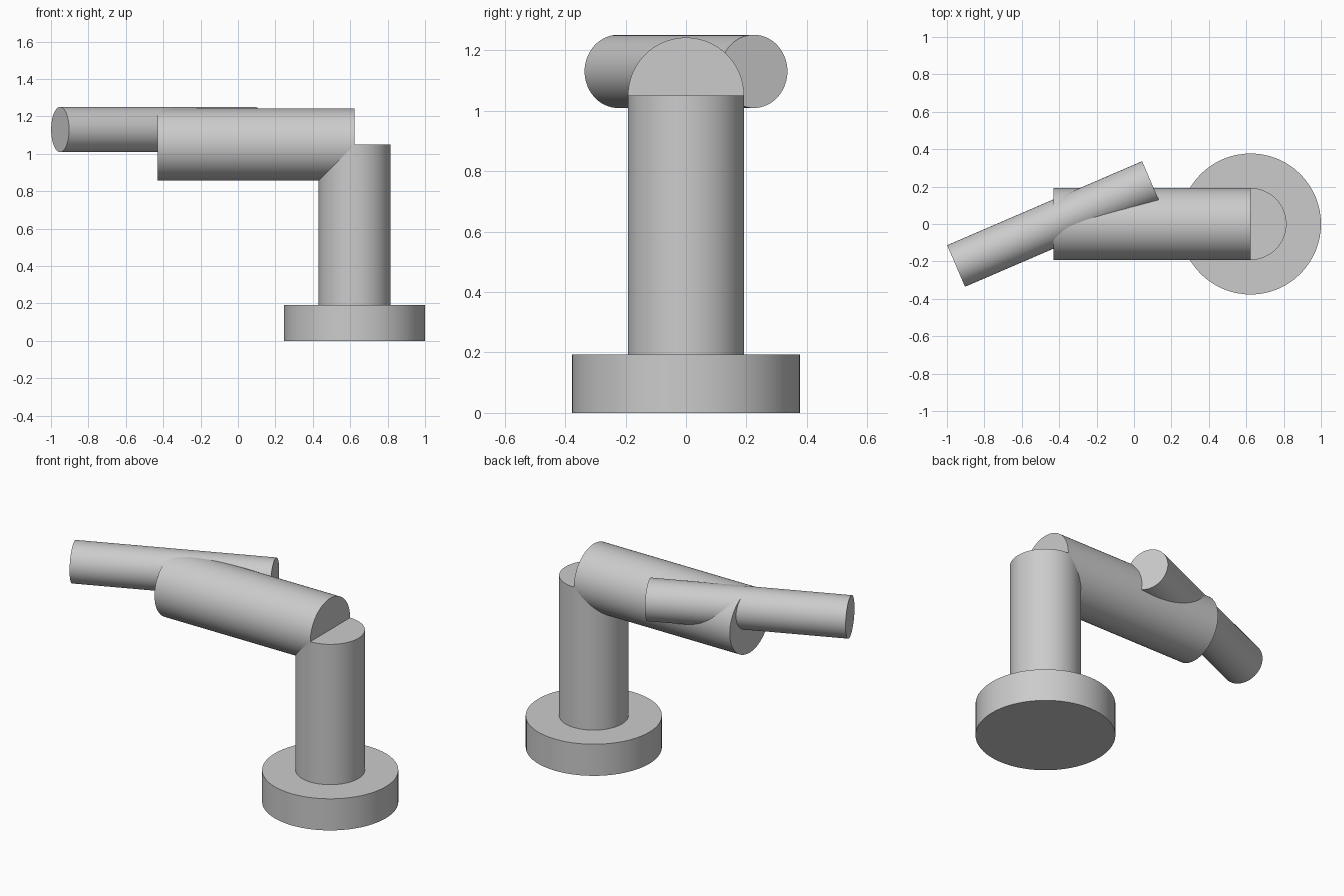
import bpy
from math import radians
from mathutils import Matrix

cube = bpy.data.objects.get("Cube")
if cube:
    bpy.data.objects.remove(cube, do_unlink=True)

# Single plain grey material
grey = bpy.data.materials.new("light_grey")
grey.use_nodes = True
colour = (0.6, 0.6, 0.6, 1)
grey.diffuse_color = colour
grey.node_tree.nodes["Principled BSDF"].inputs["Base Color"].default_value = colour


def cylinder(name, radius, length, centre, heading=None):
    """Upright cylinder, or a level one pointing along a heading in degrees."""
    bpy.ops.mesh.primitive_cylinder_add(vertices=64, radius=radius, depth=length)
    obj = bpy.context.object
    obj.name = name
    obj.data.name = name
    obj.data.materials.append(grey)
    turn = Matrix.Identity(4)
    if heading is not None:
        turn = Matrix.Rotation(radians(heading), 4, "Z") @ Matrix.Rotation(radians(90), 4, "Y")
    obj.data.transform(Matrix.Translation(centre) @ turn)
    bpy.ops.object.shade_smooth_by_angle(angle=radians(30))
    return obj


AXIS_X = 0.623
BASE_TOP = 0.193
COLUMN_TOP = 1.05
ARM_END_X = -0.43

# Round base plate
cylinder("base", 0.377, BASE_TOP, (AXIS_X, 0, BASE_TOP / 2))

# Upright column
cylinder("column", 0.192, COLUMN_TOP - BASE_TOP, (AXIS_X, 0, (COLUMN_TOP + BASE_TOP) / 2))

# Level upper arm, its axis on the column's top face
cylinder("upper_arm", 0.192, AXIS_X - ARM_END_X, ((AXIS_X + ARM_END_X) / 2, 0, COLUMN_TOP), 0)

# Thinner forearm, swivelled about the end of the upper arm
cylinder("forearm", 0.121, 1.135, (ARM_END_X, 0, 1.13), 23.3)
